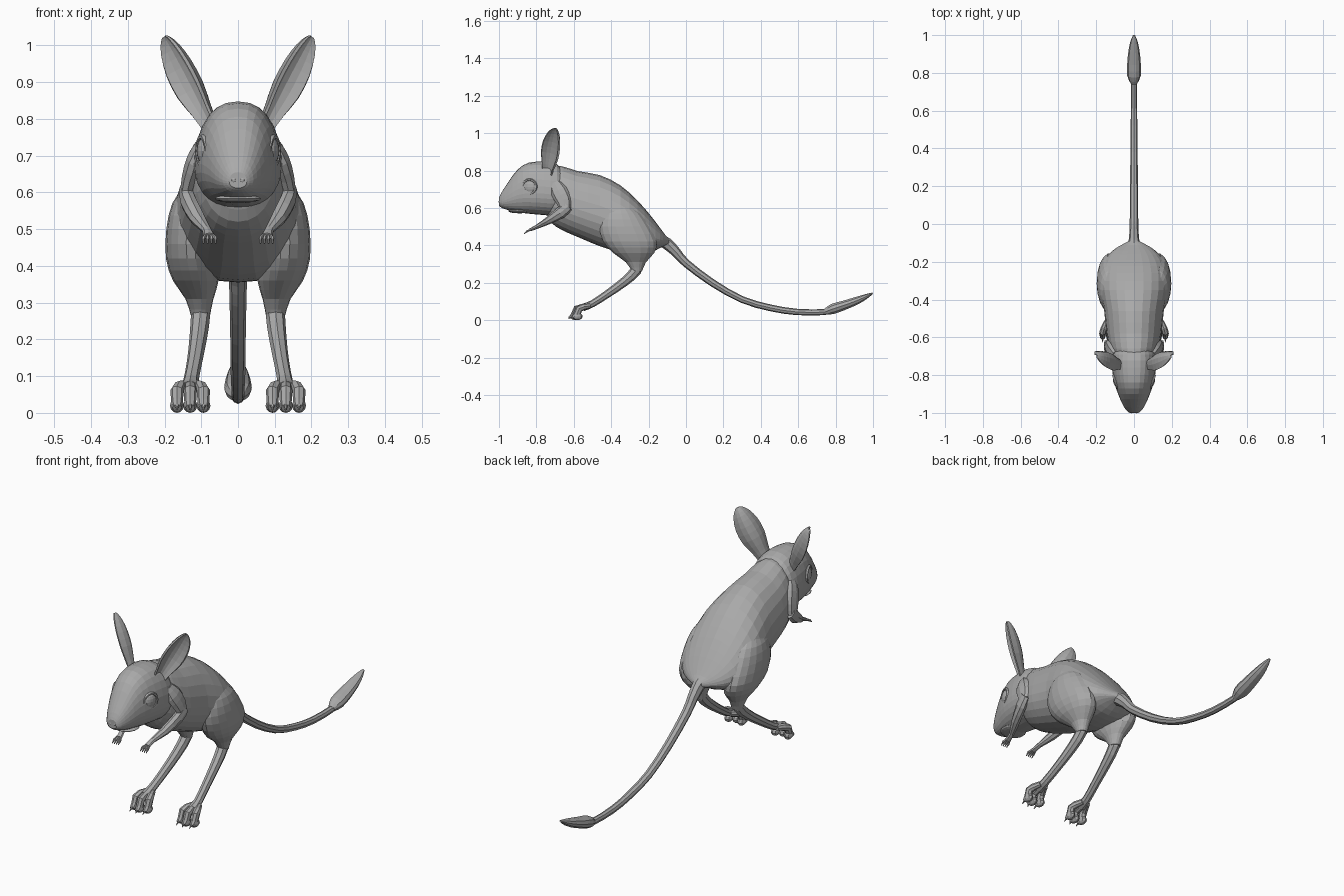
import bpy, bmesh, math
from mathutils import Vector

cube = bpy.data.objects.get("Cube")
if cube:
    bpy.data.objects.remove(cube, do_unlink=True)

GREY = (0.4, 0.4, 0.4, 1)
fur = bpy.data.materials.new("grey_fur")
fur.use_nodes = True
fur.diffuse_color = GREY
bsdf = next(n for n in fur.node_tree.nodes if n.type == 'BSDF_PRINCIPLED')
bsdf.inputs["Base Color"].default_value = GREY


def finish(name, bm, mirrored=False):
    bmesh.ops.recalc_face_normals(bm, faces=bm.faces)
    mesh = bpy.data.meshes.new(name)
    bm.to_mesh(mesh)
    bm.free()
    mesh.materials.append(fur)
    obj = bpy.data.objects.new(name, mesh)
    bpy.context.scene.collection.objects.link(obj)
    if mirrored:
        mod = obj.modifiers.new("mirror", 'MIRROR')
        mod.use_mirror_merge = False
    return obj


def loft(name, rings, mirrored=False):
    """Skin a series of closed rings and cap both ends."""
    bm = bmesh.new()
    rows = [[bm.verts.new(p) for p in ring] for ring in rings]
    n = len(rows[0])
    for a, b in zip(rows, rows[1:]):
        for i in range(n):
            j = (i + 1) % n
            bm.faces.new((a[i], a[j], b[j], b[i]))
    bm.faces.new(rows[0])
    bm.faces.new(rows[-1])
    return finish(name, bm, mirrored)


def refine(keys, steps):
    """Catmull-Rom interpolation of key tuples."""
    pts = [keys[0], *keys, keys[-1]]
    out = []
    for a, b, c, d in zip(pts, pts[1:], pts[2:], pts[3:]):
        for s in range(steps):
            t = s / steps
            out.append([q + t * (r - p) / 2
                        + t * t * (p - 2.5 * q + 2 * r - s_ / 2)
                        + t ** 3 * (1.5 * q - p / 2 - 1.5 * r + s_ / 2)
                        for p, q, r, s_ in zip(a, b, c, d)])
    return out + [list(keys[-1])]


def trunk(name, keys, sides, steps, waist, power):
    """Loft along y from (y, top, bottom, half width)."""
    rings = []
    for y, top, bot, w in refine(keys, steps):
        mid = bot + waist * (top - bot)
        ring = []
        for i in range(sides):
            a = math.tau * i / sides
            c, s = math.cos(a), math.sin(a)
            ring.append((w * math.copysign(abs(c) ** power, c), y,
                         mid + s * ((top - mid) if s > 0 else (mid - bot))))
        rings.append(ring)
    return loft(name, rings)


def tube(name, keys, sides=8, steps=2, mirrored=True):
    """Sweep an ellipse along (x, y, z, side radius, up radius)."""
    keys = refine(keys, steps)
    path = [Vector(k[:3]) for k in keys]
    rings = []
    for i, k in enumerate(keys):
        along = (path[min(i + 1, len(path) - 1)] - path[max(i - 1, 0)]).normalized()
        up = Vector((1, 0, 0)).cross(along).normalized()
        side = along.cross(up)
        rings.append([path[i] + side * k[3] * math.cos(a) + up * k[4] * math.sin(a)
                      for a in (math.tau * j / sides for j in range(sides))])
    return loft(name, rings, mirrored)


def ball(name, centre, size, mirrored=False, turn=0, segments=14, rings=8):
    bm = bmesh.new()
    bmesh.ops.create_uvsphere(bm, u_segments=segments, v_segments=rings, radius=1)
    obj = finish(name, bm, mirrored)
    c, s = math.cos(turn), math.sin(turn)
    for v in obj.data.vertices:
        x, y, z = (p * q for p, q in zip(v.co, size))
        v.co = Vector((x * c - y * s, x * s + y * c, z)) + Vector(centre)
    return obj


# Body with a full round rump, and head
trunk("body", [(-.75, .77, .58, .07), (-.72, .82, .52, .10), (-.66, .822, .48, .128),
               (-.58, .797, .445, .145), (-.46, .775, .395, .158), (-.35, .72, .362, .18),
               (-.26, .64, .355, .178), (-.19, .56, .362, .155), (-.14, .495, .385, .112),
               (-.11, .455, .40, .065), (-.09, .435, .405, .025)], 24, 2, .42, .95)
trunk("head", [(-1, .655, .612, .024), (-.985, .685, .60, .042), (-.95, .738, .588, .063),
               (-.9, .806, .577, .084), (-.84, .842, .569, .104), (-.76, .847, .562, .117),
               (-.69, .834, .56, .117), (-.64, .78, .60, .09)], 28, 2, .4, .82)

# Nose, nostrils and lower lip
ball("nose", (0, -.982, .635), (.029, .018, .024))
ball("nostril", (.012, -.998, .633), (.007, .004, .007), True, segments=8, rings=6)
ball("lower_lip", (0, -.89, .583), (.064, .06, .012))

# Eyes with raised lids
EYE, TURN = Vector((.092, -.835, .713)), -.33
ball("eye", EYE, (.018, .036, .036), True, TURN)
out = Vector((math.cos(TURN), math.sin(TURN), 0))
across, up = Vector((-out.y, out.x, 0)), Vector((0, 0, 1))
lid = []
for i in range(17):
    a = math.tau * i / 16
    radial = across * math.cos(a) + up * math.sin(a)
    lid.append([EYE + radial * (.038 + .007 * math.cos(b)) + out * (.004 + .009 * math.sin(b))
                for b in (math.tau * j / 6 for j in range(6))])
loft("eyelid", lid, True)

# Ears: cupped leaves opening outward and forward
base, tip = Vector((.076, -.738, .79)), Vector((.198, -.695, 1.025))
axis = (tip - base).normalized()
wide = Vector((.62, .75, 0))
wide = (wide - axis * wide.dot(axis)).normalized()
back = axis.cross(wide)
ear = []
for t, w in refine([(0, .034), (.15, .042), (.4, .059), (.65, .058), (.85, .042),
                    (.96, .022), (1, .008)], 2):
    centre = base.lerp(tip, t) - back * w * .25
    arc = [i / 3 for i in range(-3, 4)]
    outer = [centre + wide * w * s + back * w * .8 * (1 - s * s) for s in arc]
    inner = [centre + wide * w * s * .85 + back * (w * .62 * (1 - s * s) - .005)
             for s in reversed(arc)]
    ear.append(outer + inner)
loft("ear", ear, True)

# Arms, paws and fingers
tube("upper_arm", [(.098, -.70, .73, .018, .03), (.118, -.68, .69, .022, .045),
                   (.132, -.655, .64, .021, .042), (.14, -.645, .595, .018, .03)])
tube("forearm", [(.142, -.63, .61, .018, .028), (.135, -.67, .575, .022, .032),
                 (.11, -.74, .53, .022, .02), (.085, -.80, .498, .013, .011),
                 (.079, -.835, .482, .017, .008)])
for i in range(4):
    x = .061 + .011 * i
    tube("finger", [(.073 + .004 * i, -.825, .486, .005, .005),
                    (x, -.85, .475, .005, .006), (x, -.866, .461, .002, .002)], 6, 1)

# Thighs: stacked horizontal ellipses, sunk into the rump
thigh = []
for z, x, y, rx, ry in refine([(.62, .115, -.36, .03, .05), (.57, .125, -.345, .054, .10),
                               (.50, .129, -.33, .066, .135), (.42, .127, -.30, .069, .145),
                               (.36, .115, -.28, .062, .112), (.31, .105, -.268, .038, .055),
                               (.26, .102, -.262, .025, .027)], 2):
    thigh.append([(x + rx * math.cos(a), y + ry * math.sin(a), z)
                  for a in (math.tau * j / 18 for j in range(18))])
loft("thigh", thigh, True)

# Lower legs
tube("lower_leg", [(.102, -.265, .315, .022, .03), (.102, -.268, .265, .026, .03),
                   (.108, -.33, .205, .024, .025), (.118, -.42, .14, .021, .021),
                   (.128, -.50, .088, .021, .019), (.131, -.55, .068, .026, .02)])

# Toes and claws
for off, fwd in ((-.036, .008), (0, -.004), (.036, .008)):
    x = .13 + off
    tube("toe", [(.13 + off * .4, -.515, .076, .014, .014),
                 (.13 + off * .8, -.55, .07, .017, .018),
                 (x, -.58 + fwd, .06, .018, .02), (x, -.592 + fwd, .028, .016, .02),
                 (x, -.612 + fwd, .014, .013, .011)], 8, 1)
    ball("toe_pad", (x, -.588 + fwd, .02), (.019, .028, .02), True, 0, 8, 6)
    tube("claw", [(x, -.60 + fwd, .026, .007, .008), (x, -.619 + fwd, .017, .005, .006),
                  (x, -.628 + fwd * .3, .007, .001, .001)], 6, 1)

# Tail and tuft
tube("tail", [(0, -.14, .43, .04, .03), (0, -.10, .408, .03, .032), (0, -.05, .36, .025, .026),
              (0, 0, .305, .023, .022), (0, .14, .20, .021, .02), (0, .30, .11, .02, .018),
              (0, .45, .066, .018, .018), (0, .59, .044, .017, .017),
              (0, .74, .043, .016, .016), (0, .80, .06, .016, .014)], 8, 2, False)
tube("tail_tuft", [(0, .745, .044, .018, .017), (0, .785, .06, .036, .029),
                   (0, .85, .081, .036, .026), (0, .92, .107, .029, .021),
                   (0, .97, .13, .018, .012), (0, .998, .144, .006, .004)], 10, 2, False)
